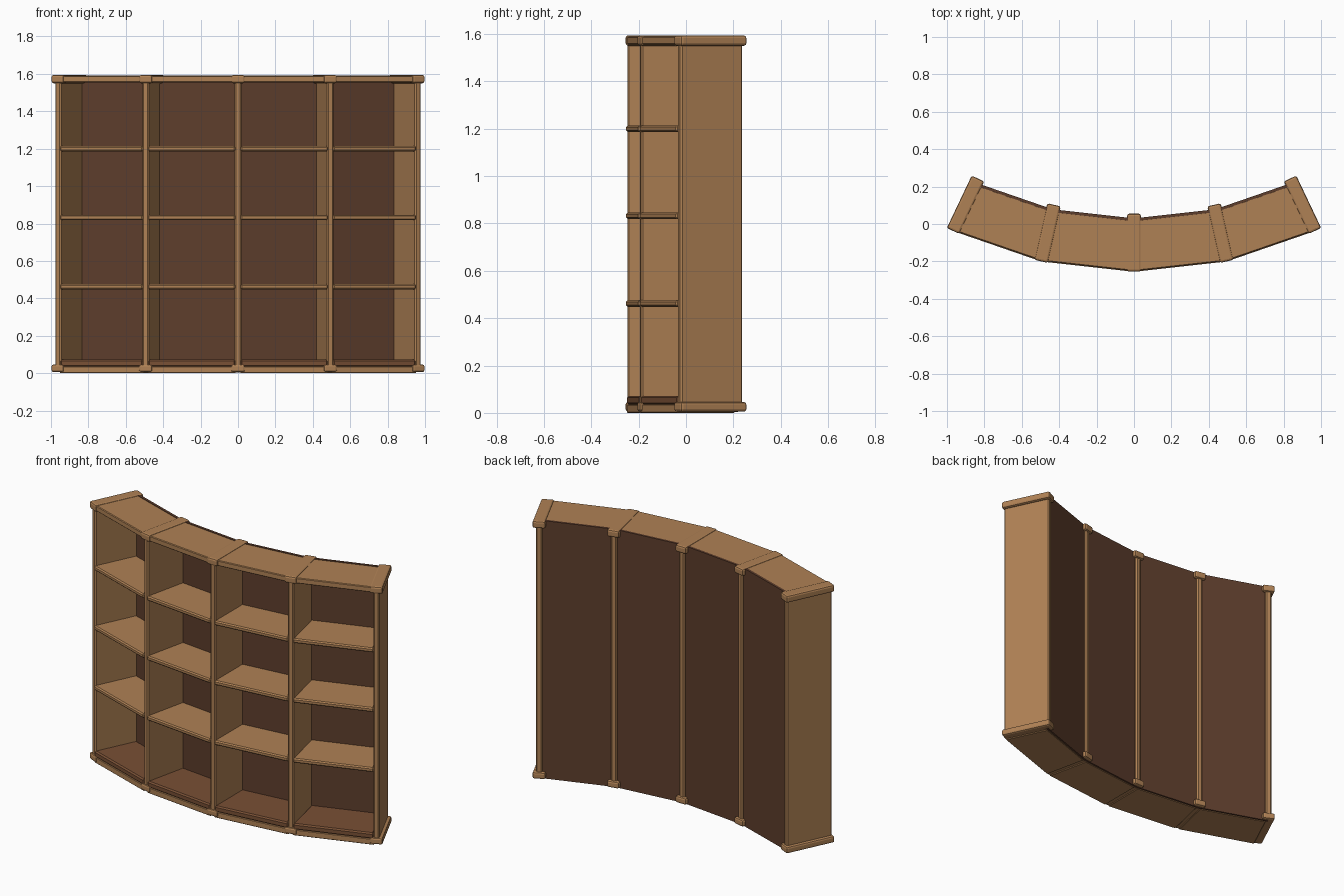
import bpy, bmesh
from math import sin, cos, radians

if "Cube" in bpy.data.objects:
    bpy.data.objects.remove(bpy.data.objects["Cube"])

CY = 2.0                 # centre of the curve lies behind the case
STEP = radians(12.7)     # angle of one bay
ANGLES = [i * STEP for i in range(-2, 3)]


def material(name, rgb):
    m = bpy.data.materials.new(name)
    m.diffuse_color = (*rgb, 1)
    m.use_nodes = True
    m.node_tree.nodes["Principled BSDF"].inputs["Base Color"].default_value = m.diffuse_color
    return m


WOOD = material("light_wood", (0.43, 0.22, 0.09))
RED = material("base_wood", (0.19, 0.08, 0.035))
DARK = material("back_wood", (0.11, 0.047, 0.025))


def point(angle, radius, offset):
    """Point on a radial line, shifted sideways along the curve."""
    return (radius * sin(angle) + offset * cos(angle),
            CY - radius * cos(angle) + offset * sin(angle))


def prism(name, corners, z0, z1, mat, bevel=0.0, segments=1):
    bm = bmesh.new()
    low = [bm.verts.new((x, y, z0)) for x, y in corners]
    high = [bm.verts.new((x, y, z1)) for x, y in corners]
    bm.faces.new(low[::-1])
    bm.faces.new(high)
    for i in range(4):
        j = (i + 1) % 4
        bm.faces.new((low[i], low[j], high[j], high[i]))
    bmesh.ops.recalc_face_normals(bm, faces=bm.faces)
    mesh = bpy.data.meshes.new(name)
    bm.to_mesh(mesh)
    bm.free()
    mesh.materials.append(mat)
    ob = bpy.data.objects.new(name, mesh)
    bpy.context.collection.objects.link(ob)
    if bevel:
        mod = ob.modifiers.new("edge", 'BEVEL')
        mod.width = bevel
        mod.segments = segments
    return ob


def radial(name, a, front, back, half, z0, z1, mat, bevel, segments=1):
    """Straight board standing along a radius."""
    prism(name, [point(a, front, -half), point(a, front, half),
                 point(a, back, half), point(a, back, -half)],
          z0, z1, mat, bevel, segments)


def bay(name, a, b, front, back, inset, z0, z1, mat, bevel=0.0):
    """Wedge-shaped board spanning two neighbouring dividers."""
    prism(name, [point(a, front, inset), point(b, front, -inset),
                 point(b, back, -inset), point(a, back, inset)],
          z0, z1, mat, bevel)


# upright dividers with moulded caps at both ends
for i, a in enumerate(ANGLES):
    radial(f"divider_{i}", a, 2.247, 1.957, 0.018, 0.02, 1.57, WOOD, 0.007)
    radial(f"foot_cap_{i}", a, 2.255, 1.945, 0.037, 0.005, 0.046, WOOD, 0.011, 2)
    radial(f"top_cap_{i}", a, 2.255, 1.945, 0.037, 1.55, 1.594, WOOD, 0.011, 2)

# boards of each bay
for i, (a, b) in enumerate(zip(ANGLES, ANGLES[1:])):
    bay(f"top_board_{i}", a, b, 2.25, 1.98, 0.012, 1.555, 1.589, WOOD, 0.004)
    bay(f"back_panel_{i}", a, b, 1.985, 1.97, 0.0, 0.003, 1.592, DARK)
    bay(f"base_rail_{i}", a, b, 2.25, 1.98, 0.012, 0.0, 0.036, WOOD, 0.003)
    bay(f"base_board_{i}", a, b, 2.25, 1.98, 0.014, 0.034, 0.072, RED, 0.008)
    for k, z in enumerate((0.462, 0.832, 1.2)):
        bay(f"shelf_{i}_{k}", a, b, 2.254, 1.98, 0.014,
            z - 0.014, z + 0.014, WOOD, 0.007)
